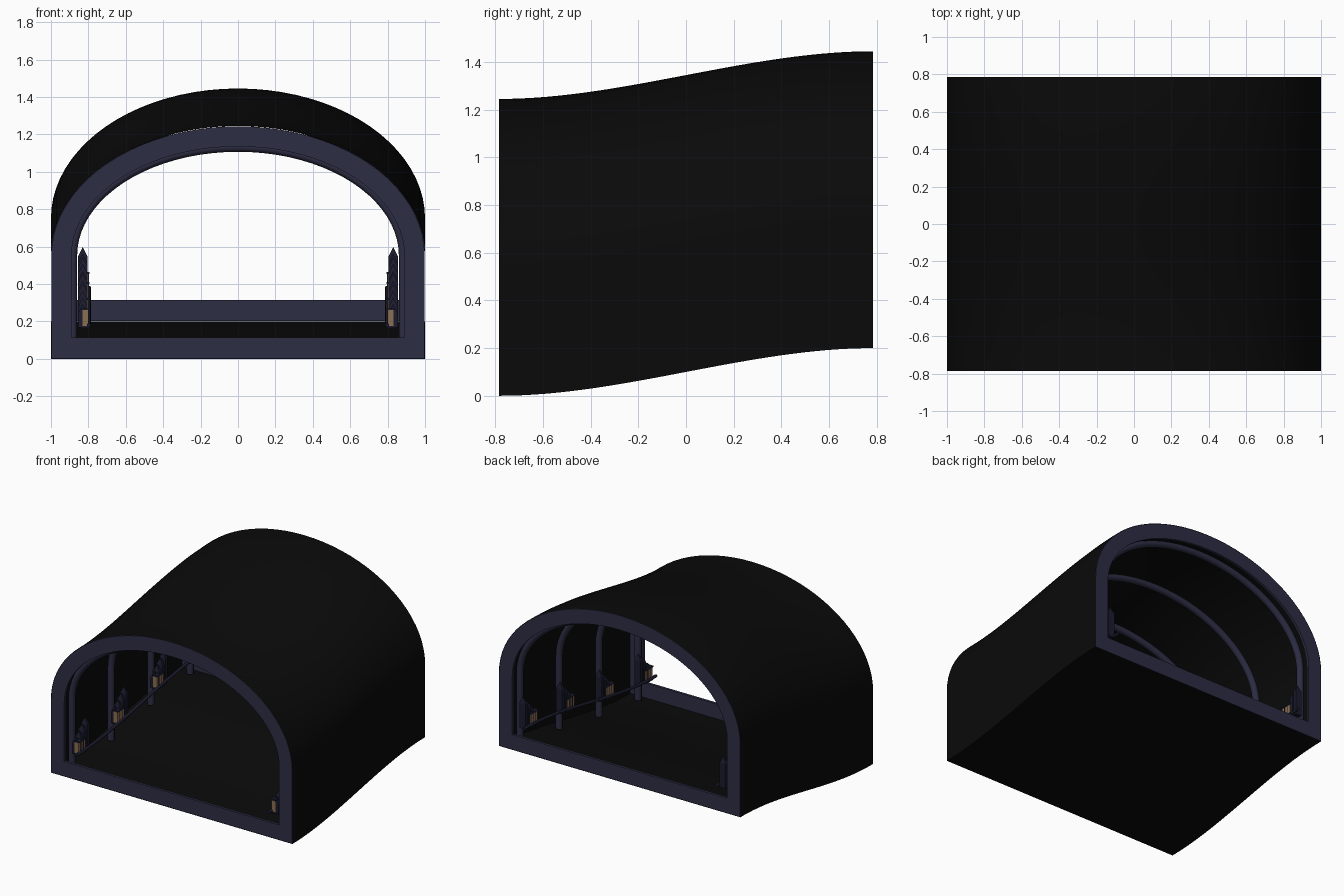
import bpy, bmesh, math
from mathutils import Vector

cube = bpy.data.objects.get("Cube")
if cube:
    bpy.data.objects.remove(cube, do_unlink=True)

HALF = 0.785      # half length of the tunnel
SPRING = 0.55     # height where the walls turn into the arch


def material(name, rgb):
    m = bpy.data.materials.new(name)
    m.use_nodes = True
    m.diffuse_color = (*rgb, 1)
    m.node_tree.nodes["Principled BSDF"].inputs["Base Color"].default_value = (*rgb, 1)
    return m


black = material("black", (0.003, 0.003, 0.003))
slate = material("slate_blue", (0.026, 0.026, 0.058))
navy = material("dark_navy", (0.011, 0.011, 0.028))
tan = material("lamp_tan", (0.26, 0.16, 0.085))


def rise(y):
    t = min(1, max(0, (y + HALF) / (2 * HALF)))
    return 0.2 * t * t * (3 - 2 * t)


def arch(inset, floor, steps=40):
    """Open arch from one foot to the other, as (x, z) pairs."""
    a, b = 1 - inset, 1.245 - SPRING - inset
    pts = [(a, floor)]
    for i in range(steps + 1):
        t = math.pi * i / steps
        pts.append((a * math.cos(t), SPRING + b * math.sin(t)))
    return pts + [(-a, floor)]


def finish(bm, name, mat, smooth=True):
    bmesh.ops.recalc_face_normals(bm, faces=bm.faces)
    mesh = bpy.data.meshes.new(name)
    bm.to_mesh(mesh)
    bm.free()
    obj = bpy.data.objects.new(name, mesh)
    bpy.context.collection.objects.link(obj)
    mesh.materials.append(mat)
    if smooth:
        bpy.ops.object.select_all(action='DESELECT')
        obj.select_set(True)
        bpy.context.view_layer.objects.active = obj
        bpy.ops.object.shade_smooth_by_angle(angle=math.radians(35))
    return obj


def bridge(bm, loops, wrap=False):
    """Join closed vertex loops with quads."""
    pairs = list(zip(loops, loops[1:]))
    if wrap:
        pairs.append((loops[-1], loops[0]))
    for p, q in pairs:
        for i in range(len(p)):
            j = (i + 1) % len(p)
            bm.faces.new((p[i], p[j], q[j], q[i]))


def ring(bm, profile, y):
    return [bm.verts.new((x, y, z + rise(y))) for x, z in profile]


def tube(name, points, radius, mat):
    curve = bpy.data.curves.new(name, 'CURVE')
    curve.dimensions = '3D'
    curve.bevel_depth = radius
    curve.bevel_resolution = 2
    curve.use_fill_caps = True
    spline = curve.splines.new('POLY')
    spline.points.add(len(points) - 1)
    for p, co in zip(spline.points, points):
        p.co = (*co, 1)
    curve.materials.append(mat)
    obj = bpy.data.objects.new(name, curve)
    bpy.context.collection.objects.link(obj)
    bpy.ops.object.select_all(action='DESELECT')
    obj.select_set(True)
    bpy.context.view_layer.objects.active = obj
    bpy.ops.object.convert(target='MESH')
    bpy.ops.object.shade_smooth_by_angle(angle=math.radians(50))


def add_box(bm, centre, size):
    verts = bmesh.ops.create_cube(bm, size=1)["verts"]
    for v in verts:
        v.co = Vector(centre) + Vector([c * s for c, s in zip(v.co, size)])


# Tunnel shell with its floor
bm = bmesh.new()
sections = 32
bridge(bm, [ring(bm, arch(0, 0), -HALF + 2 * HALF * i / sections)
            for i in range(sections + 1)])
finish(bm, "tunnel_shell", black)

# Flat frame around each opening
for name, y, depth in (("front_frame", -HALF, 0.02), ("back_frame", HALF, -0.02)):
    bm = bmesh.new()
    outer, inner = arch(0.002, 0.002), arch(0.11, 0.113)
    bridge(bm, [ring(bm, outer, y), ring(bm, inner, y),
                ring(bm, inner, y + depth), ring(bm, outer, y + depth)], wrap=True)
    finish(bm, name, slate)

# Arched ribs
for n, y in enumerate((-0.7, -0.235, 0.235, 0.7)):
    tube(f"rib_{n + 1}", [(x, y, z + rise(y)) for x, z in arch(0.115, 0.01)], 0.025, slate)

# Side rails, spire clusters and lamps
for side, label in ((1, "left"), (-1, "right")):
    rail = [-HALF + 2 * HALF * i / 24 for i in range(25)]
    tube(f"{label}_rail", [(side * 0.797, y, 0.18 + rise(y)) for y in rail], 0.011, navy)

    spires, lamps, cages = bmesh.new(), bmesh.new(), bmesh.new()
    for y in (-0.7, -0.24, 0.225, 0.66):
        base = 0.165 + rise(y)
        # Spires climb in height toward the back
        for k in range(4):
            x, sy = side * 0.83, y - 0.03 + 0.036 * k
            top = base + 0.125 + 0.037 * k
            add_box(spires, (x, sy, (base + top - 0.05) / 2),
                    (0.05, 0.026, top - 0.05 - base))
            tip = bmesh.ops.create_cone(spires, segments=4, radius1=0.707, radius2=0,
                                        depth=1, cap_ends=True)["verts"]
            for v in tip:
                px, py = (v.co.x - v.co.y) * 0.707, (v.co.x + v.co.y) * 0.707
                v.co = (x + px * 0.05, sy + py * 0.026, top - 0.025 + v.co.z * 0.05)
        # Lamp with dark bars and caps
        add_box(lamps, (side * 0.815, y - 0.005, base + 0.05), (0.034, 0.08, 0.092))
        for z in (0.004, 0.098):
            add_box(cages, (side * 0.815, y - 0.005, base + z), (0.042, 0.088, 0.01))
        for dy in (-0.02, 0.01):
            add_box(cages, (side * 0.8, y + dy, base + 0.05), (0.008, 0.006, 0.095))
    finish(spires, f"{label}_spires", navy, False)
    finish(lamps, f"{label}_lamps", tan, False)
    finish(cages, f"{label}_lamp_cages", navy, False)
